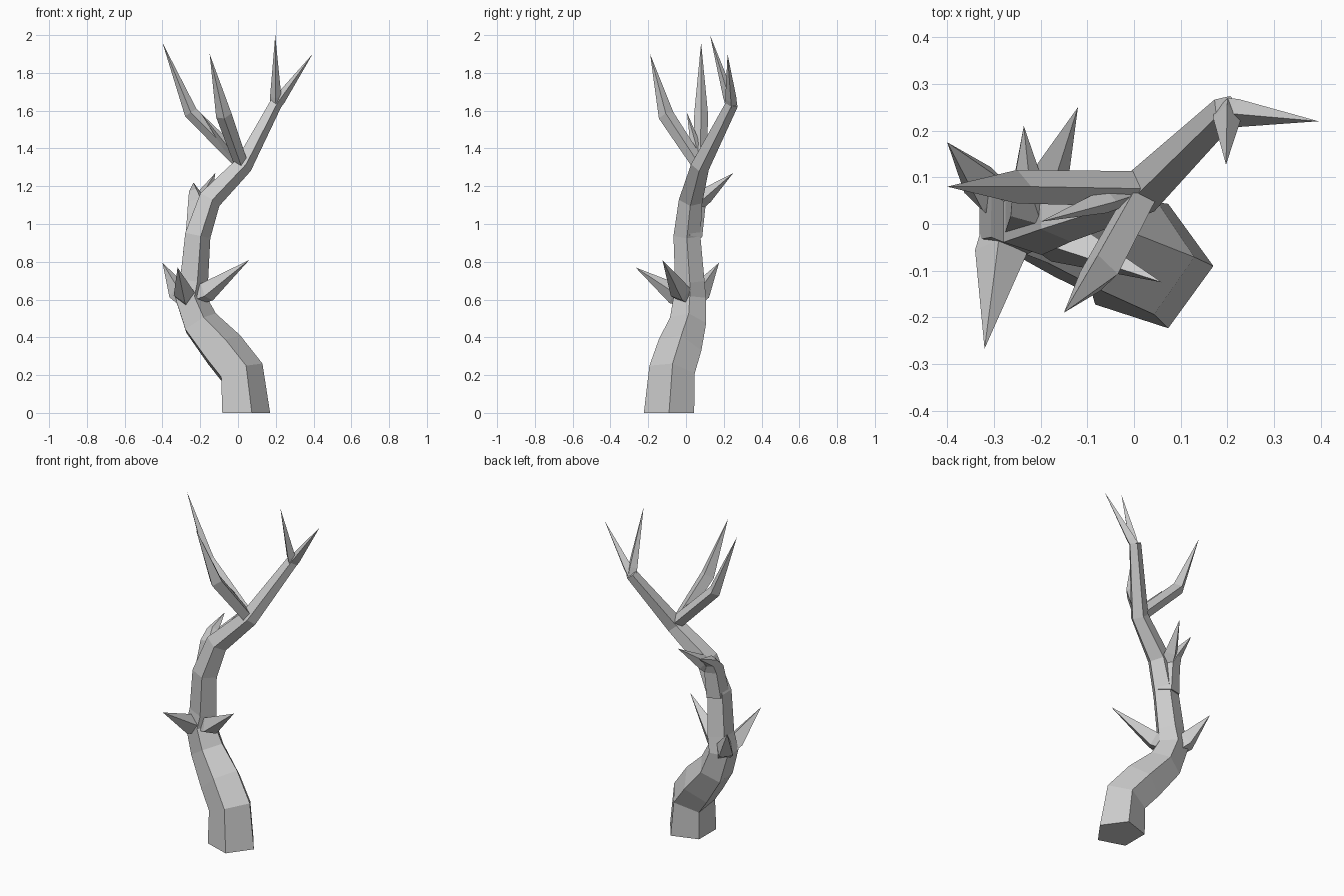
import bpy, bmesh, math
from mathutils import Vector

if "Cube" in bpy.data.objects:
    bpy.data.objects.remove(bpy.data.objects["Cube"])


def limb(name, path, sides=5, start_dir=None, twist=0.0):
    """Faceted tube through (x, y, z, radius) points; radius 0 gives a pointed tip."""
    pts = [Vector(p[:3]) for p in path]
    bm = bmesh.new()
    rings = []
    for i, p in enumerate(pts):
        before = (p - pts[i - 1]).normalized() if i else Vector()
        after = (pts[i + 1] - p).normalized() if i < len(pts) - 1 else Vector()
        d = Vector(start_dir) if i == 0 and start_dir else before + after
        q = Vector((0, 0, 1)).rotation_difference(d.normalized())
        r = path[i][3]
        if r == 0:
            rings.append([bm.verts.new(p)])
            continue
        rings.append([bm.verts.new(p + q @ Vector((
            r * math.cos(twist + math.tau * k / sides),
            r * math.sin(twist + math.tau * k / sides), 0))) for k in range(sides)])
    for a, b in zip(rings, rings[1:]):
        for k in range(sides):
            n = (k + 1) % sides
            if len(b) == 1:
                bm.faces.new((a[k], a[n], b[0]))
            else:
                bm.faces.new((a[k], a[n], b[n], b[k]))
    bm.faces.new(rings[0][::-1])
    if len(rings[-1]) > 1:
        bm.faces.new(rings[-1])
    bmesh.ops.recalc_face_normals(bm, faces=bm.faces)
    mesh = bpy.data.meshes.new(name)
    bm.to_mesh(mesh)
    bm.free()
    ob = bpy.data.objects.new(name, mesh)
    bpy.context.collection.objects.link(ob)
    return ob


# Winding five-sided trunk, running into the right-hand bough
limb("trunk", [
    (0.03, -0.09, 0.0, 0.14), (0.01, -0.075, 0.215, 0.128),
    (-0.085, -0.035, 0.335, 0.123), (-0.205, 0.01, 0.475, 0.102),
    (-0.258, 0.02, 0.61, 0.09), (-0.24, 0.02, 0.70, 0.082),
    (-0.22, 0.005, 0.94, 0.075), (-0.155, 0.025, 1.13, 0.066),
    (0.025, 0.075, 1.31, 0.052), (0.20, 0.245, 1.64, 0.035)],
    start_dir=(0, 0, 1))

# Twin points on the right-hand bough
for tag, tip in (("outer", (0.395, 0.22, 1.9, 0)), ("upright", (0.197, 0.127, 2.0, 0))):
    base = Vector((0.20, 0.24, 1.63))
    mid = base.lerp(Vector(tip[:3]), 0.12)
    limb("bough_point_" + tag, [(*base, 0.03), (*mid, 0.03), tip], 4)

# Branches leaving the fork
limb("left_branch", [(0.02, 0.075, 1.32, 0.038), (-0.25, 0.08, 1.59, 0.036),
                     (-0.40, 0.08, 1.96, 0)], 4)
limb("front_branch", [(0.02, 0.07, 1.31, 0.036), (-0.075, -0.105, 1.575, 0.042),
                      (-0.15, -0.19, 1.90, 0)], 4)
limb("fork_twig", [(0.0, 0.07, 1.33, 0.025), (-0.06, 0.05, 1.42, 0.027),
                   (-0.20, 0.005, 1.59, 0)], 4)

# Stub behind the upper trunk with two spikes
limb("back_stub", [(-0.22, 0.02, 0.94, 0.07), (-0.215, 0.05, 1.11, 0.06),
                   (-0.23, 0.09, 1.16, 0.035), (-0.236, 0.21, 1.22, 0)], 5)
limb("back_spike", [(-0.20, 0.04, 1.10, 0.05), (-0.18, 0.105, 1.15, 0.042),
                    (-0.12, 0.25, 1.27, 0)], 4)

# Collar of thorns around the middle of the trunk
thorns = [((-0.24, 0.01, 0.61), (-0.165, -0.03, 0.64), (0.06, -0.125, 0.81)),
          ((-0.275, 0.01, 0.60), (-0.285, -0.06, 0.63), (-0.32, -0.267, 0.77)),
          ((-0.27, 0.03, 0.59), (-0.315, 0.075, 0.64), (-0.40, 0.175, 0.795))]
for i, (root, mid, tip) in enumerate(thorns):
    limb(f"thorn_{i + 1}", [(*root, 0.045), (*mid, 0.056), (*tip, 0)], 4)
